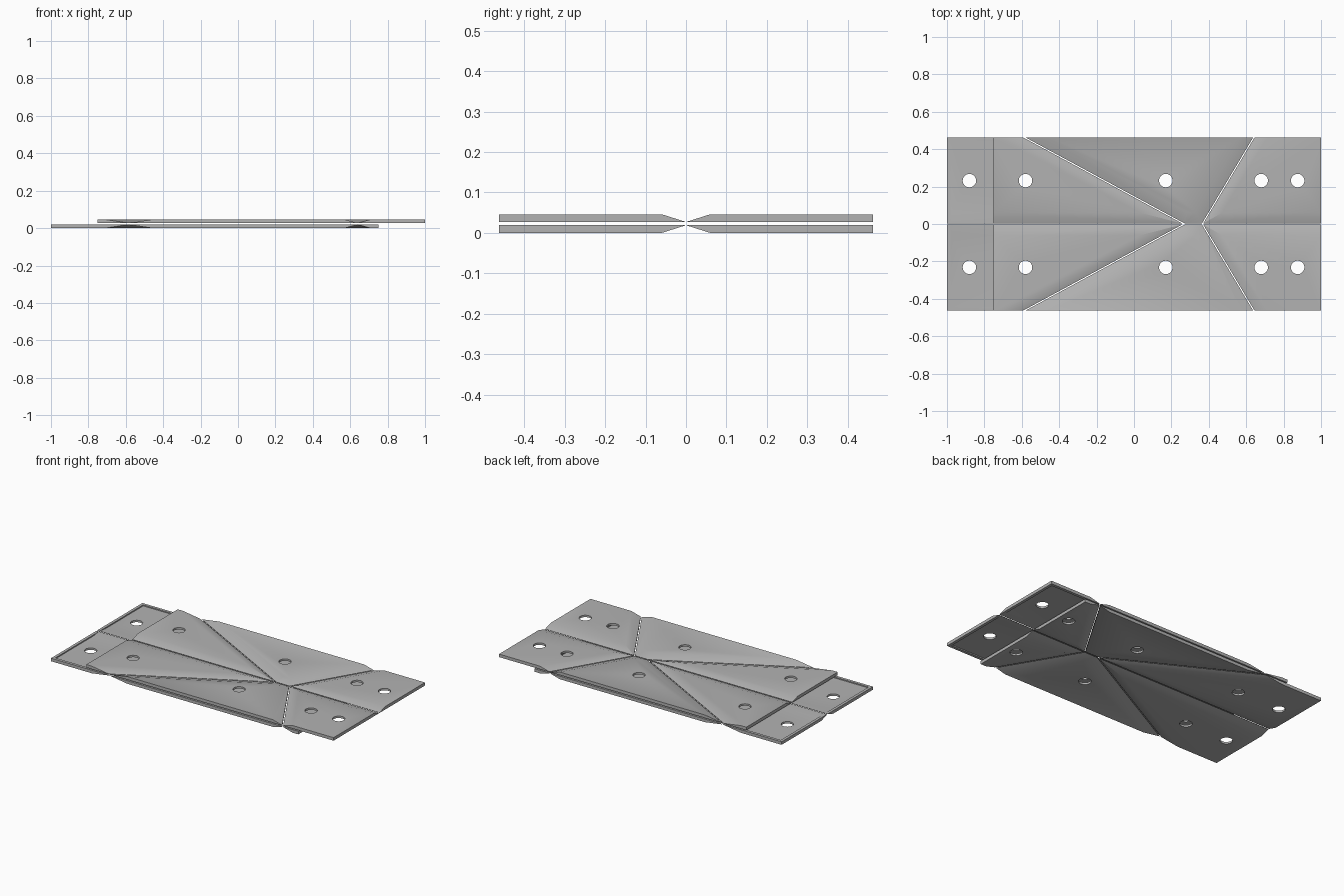
import bpy, bmesh
from mathutils import Vector, Matrix

cube = bpy.data.objects.get("Cube")
if cube:
    bpy.data.objects.remove(cube, do_unlink=True)

grey = bpy.data.materials.new("plain grey")
grey.use_nodes = True
grey.diffuse_color = (0.45, 0.45, 0.45, 1)
grey.node_tree.nodes["Principled BSDF"].inputs["Base Color"].default_value = (0.45, 0.45, 0.45, 1)

HALF_Y, THICK, TOTAL = 0.462, 0.0195, 0.046
GAP, CHAMFER, TIP = 0.003, 0.06, 0.0015
RIM, RECESS = 0.018, 0.007


def new_object(name, bm):
    bmesh.ops.recalc_face_normals(bm, faces=bm.faces)
    mesh = bpy.data.meshes.new(name)
    bm.to_mesh(mesh)
    bm.free()
    ob = bpy.data.objects.new(name, mesh)
    bpy.context.collection.objects.link(ob)
    return ob


def slice_off(bm, point, normal):
    """Cut away everything on the normal's side and cap the opening."""
    bmesh.ops.bisect_plane(bm, geom=bm.verts[:] + bm.edges[:] + bm.faces[:],
                           plane_co=point, plane_no=normal, clear_outer=True)
    rim = [e for e in bm.edges if e.is_boundary]
    if rim:
        bmesh.ops.holes_fill(bm, edges=rim)


def wedge(x0, x1, half_y, z0, z1, creases, start, tip, rise):
    """Slab cut to the creases, its underside sloping up towards each one."""
    bm = bmesh.new()
    size = Vector((x1 - x0, 2 * half_y, z1 - z0))
    centre = Vector(((x0 + x1) / 2, 0, (z0 + z1) / 2))
    bmesh.ops.create_cube(bm, size=1, matrix=Matrix.Translation(centre) @ Matrix.Diagonal(size.to_4d()))
    for point, inward in creases:
        base = point + inward * start
        slice_off(bm, base, -inward)
        run = CHAMFER - start
        slope = Vector((-inward.x * rise, -inward.y * rise, -run)).normalized()
        slice_off(bm, base + Vector((0, 0, z0 + rise)), slope)
    return bm


def crease_line(a, b, side):
    """Crease through a and b; side picks which way is inside."""
    d = (b - a).normalized()
    return a, Vector((-d.y, d.x, 0)) * side


# Fold pattern of one half (y > 0)
fold_a, end_a = Vector((0.27, 0, 0)), Vector((-0.585, HALF_Y, 0))
fold_b, end_b = Vector((0.365, 0, 0)), Vector((0.64, HALF_Y, 0))
spine = (Vector((0, 0, 0)), Vector((0, 1, 0)))
PANELS = {
    "right_panel": [spine, crease_line(fold_a, end_a, 1)],
    "middle_panel": [spine, crease_line(fold_a, end_a, -1), crease_line(fold_b, end_b, 1)],
    "left_panel": [spine, crease_line(fold_b, end_b, -1)],
}

# Bolt hole cutter
bm = bmesh.new()
for x in (-0.88, -0.58, 0.17, 0.68, 0.875):
    for y in (-0.232, 0.232):
        bmesh.ops.create_cone(bm, cap_ends=True, segments=32, radius1=0.036, radius2=0.036,
                              depth=0.3, matrix=Matrix.Translation((x, y, 0)))
holes = new_object("hole_cutter", bm)
holes.hide_render = True


def build_panel(name, x0, x1, creases, flip_y, upper):
    ob = new_object(name, wedge(x0, x1, HALF_Y, 0, THICK, creases, GAP, TIP, THICK - TIP))
    pocket = new_object("pocket_cutter", wedge(
        x0 + RIM, x1 - RIM, HALF_Y - RIM, THICK - RECESS, THICK + 0.01,
        creases, 2 * GAP, 0, RECESS))
    pocket.hide_render = True
    for cutter in (pocket, holes):
        mod = ob.modifiers.new("cut", "BOOLEAN")
        mod.operation, mod.solver, mod.object = "DIFFERENCE", "EXACT", cutter
    mesh = bpy.data.meshes.new_from_object(ob.evaluated_get(bpy.context.evaluated_depsgraph_get()))
    ob.modifiers.clear()
    ob.data = mesh
    bpy.data.objects.remove(pocket, do_unlink=True)
    # Place the panel: mirrored in y and turned over as needed
    sy, sz = (-1 if flip_y else 1), (-1 if upper else 1)
    mesh.transform(Matrix.Translation((0, 0, TOTAL if upper else 0)) @ Matrix.Diagonal((1, sy, sz, 1)))
    if sy * sz < 0:
        mesh.flip_normals()
    mesh.materials.clear()
    mesh.materials.append(grey)
    bpy.ops.object.select_all(action="DESELECT")
    ob.select_set(True)
    bpy.context.view_layer.objects.active = ob
    bpy.ops.object.shade_smooth_by_angle(angle=0.52)


# Two folded sheets, each offset along x
for layer, x0, x1 in (("lower", -1, 0.75), ("upper", -0.75, 1)):
    for part, creases in PANELS.items():
        for flip, side in ((False, "back"), (True, "front")):
            build_panel(f"{layer}_{side}_{part}", x0, x1, creases, flip, layer == "upper")

bpy.data.objects.remove(holes, do_unlink=True)
